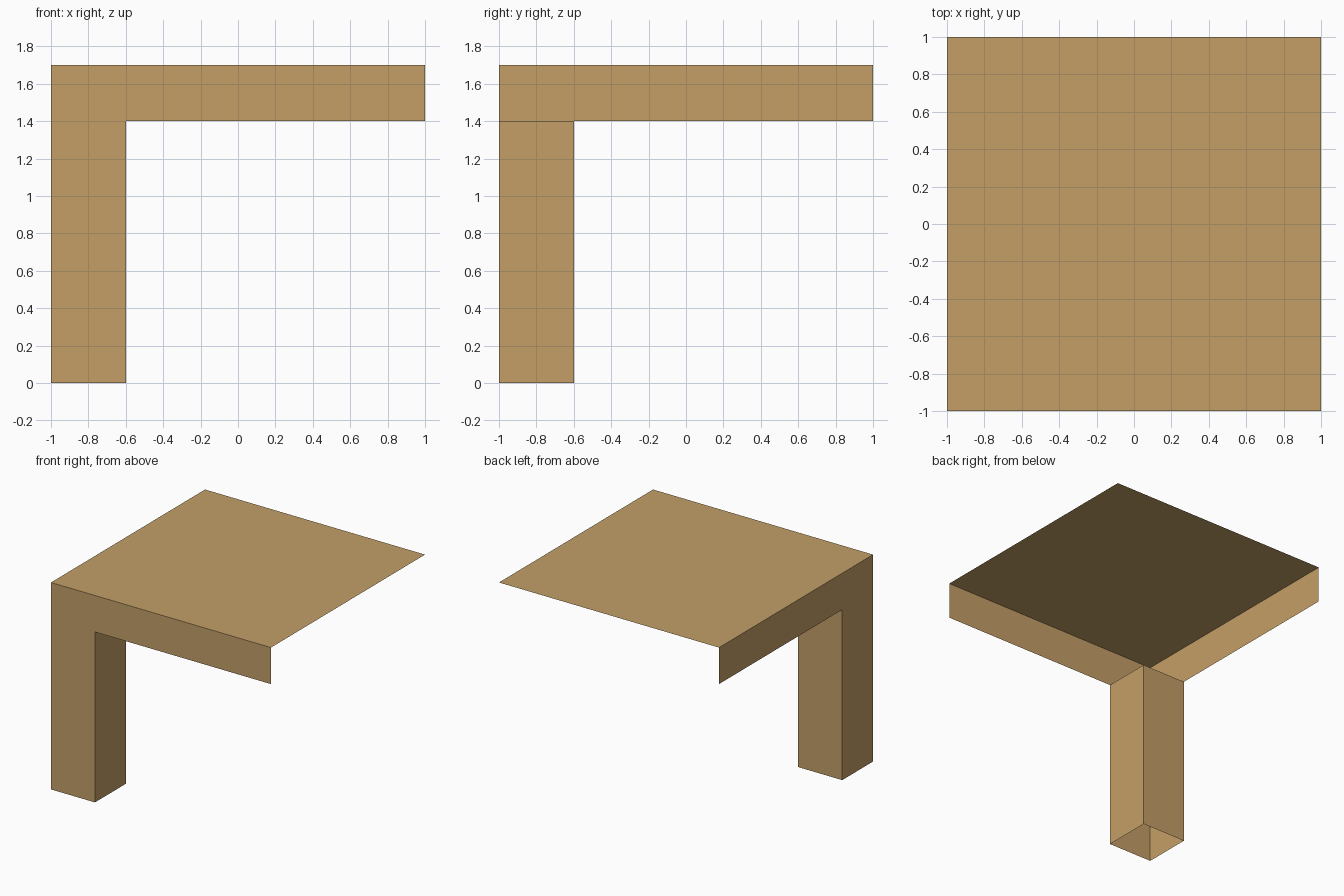
import bpy, bmesh
from mathutils import Vector

if "Cube" in bpy.data.objects:
    bpy.data.objects.remove(bpy.data.objects["Cube"])

wood = bpy.data.materials.new("light wood")
wood.diffuse_color = (0.552, 0.347, 0.137, 1.0)
wood.use_nodes = True
wood.node_tree.nodes["Principled BSDF"].inputs["Base Color"].default_value = wood.diffuse_color


def open_box(name, lo, hi, open_sides):
    """Box between two corners, leaving out the faces that point in open_sides."""
    lo, hi = Vector(lo), Vector(hi)
    bm = bmesh.new()
    bmesh.ops.create_cube(bm, size=1)
    bmesh.ops.scale(bm, vec=hi - lo, verts=bm.verts)
    bmesh.ops.translate(bm, vec=(lo + hi) / 2, verts=bm.verts)
    bm.normal_update()
    gone = [f for f in bm.faces
            if any(f.normal.dot(Vector(d)) > 0.9 for d in open_sides)]
    bmesh.ops.delete(bm, geom=gone, context='FACES')
    mesh = bpy.data.meshes.new(name)
    bm.to_mesh(mesh)
    bm.free()
    mesh.materials.append(wood)
    obj = bpy.data.objects.new(name, mesh)
    bpy.context.collection.objects.link(obj)
    return obj


RIGHT, BACK, UP, DOWN = (1, 0, 0), (0, 1, 0), (0, 0, 1), (0, 0, -1)

# Corner of a table top: only the top, front and left faces exist
open_box("table_top", (-1, -1, 1.4), (1, 1, 1.7), [RIGHT, BACK, DOWN])

# Square corner leg: four sides, open at both ends
open_box("corner_leg", (-1, -1, 0), (-0.6, -0.6, 1.4), [UP, DOWN])
